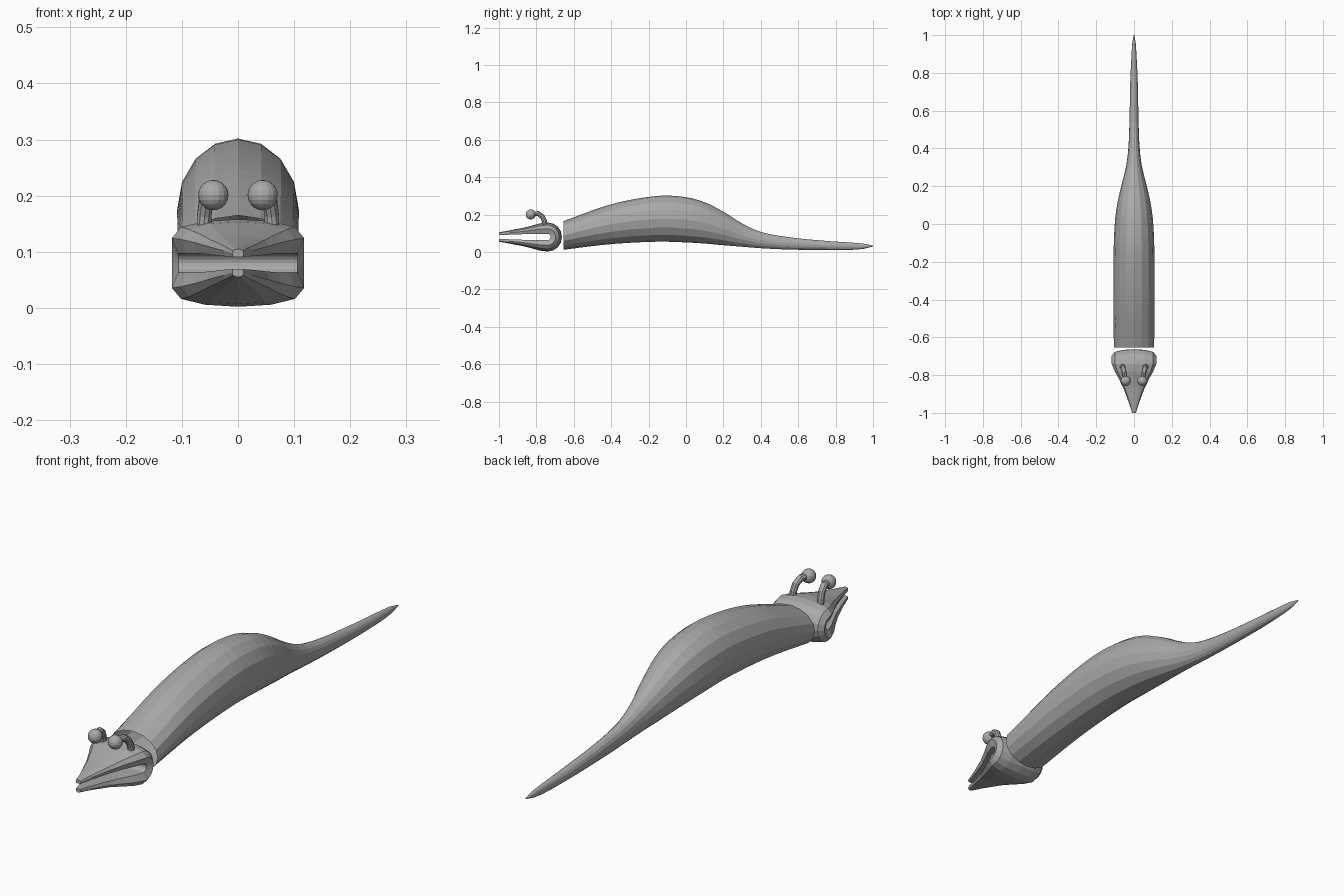
import bpy, bmesh, math
from mathutils import Vector

if "Cube" in bpy.data.objects:
    bpy.data.objects.remove(bpy.data.objects["Cube"])

grey = bpy.data.materials.new("plain_grey")
grey.use_nodes = True
grey.diffuse_color = (0.4, 0.4, 0.4, 1)
grey.node_tree.nodes["Principled BSDF"].inputs["Base Color"].default_value = (0.4, 0.4, 0.4, 1)


def finish(bm, name):
    bmesh.ops.recalc_face_normals(bm, faces=bm.faces)
    mesh = bpy.data.meshes.new(name)
    bm.to_mesh(mesh)
    bm.free()
    mesh.materials.append(grey)
    obj = bpy.data.objects.new(name, mesh)
    bpy.context.collection.objects.link(obj)
    return obj


def loft(name, rings, cap_start=True, cap_end=True):
    """Skin a row of closed rings that share one point count."""
    bm = bmesh.new()
    rows = [[bm.verts.new(p) for p in ring] for ring in rings]
    for a, b in zip(rows, rows[1:]):
        for i in range(len(a)):
            j = (i + 1) % len(a)
            bm.faces.new((a[i], a[j], b[j], b[i]))
    if cap_start:
        bm.faces.new(rows[0])
    if cap_end:
        bm.faces.new(rows[-1])
    return finish(bm, name)


def smooth_sample(table, y):
    """Hermite interpolation through rows of (y, values...)."""
    n = len(table)
    k = max(i for i in range(n - 1) if table[i][0] <= y or i == 0)
    slope = lambda i, c: ((table[min(i + 1, n - 1)][c] - table[max(i - 1, 0)][c])
                          / (table[min(i + 1, n - 1)][0] - table[max(i - 1, 0)][0]))
    h = table[k + 1][0] - table[k][0]
    t = (y - table[k][0]) / h
    return [(2*t**3 - 3*t**2 + 1) * table[k][c] + (t**3 - 2*t**2 + t) * h * slope(k, c)
            + (3*t**2 - 2*t**3) * table[k + 1][c] + (t**3 - t**2) * h * slope(k + 1, c)
            for c in range(1, len(table[0]))]


# Body and tail: y, top, bottom, half width
body = [(-0.655, 0.165, 0.012, 0.107), (-0.4, 0.255, 0.042, 0.108),
        (-0.15, 0.3, 0.055, 0.108), (0, 0.293, 0.051, 0.102),
        (0.1, 0.266, 0.045, 0.09), (0.2, 0.215, 0.036, 0.068),
        (0.3, 0.152, 0.028, 0.043), (0.4, 0.107, 0.02, 0.03),
        (0.55, 0.079, 0.013, 0.024), (0.75, 0.059, 0.01, 0.02),
        (0.9, 0.049, 0.012, 0.013), (0.97, 0.042, 0.02, 0.008),
        (1, 0.033, 0.029, 0.002)]
rings = []
steps = 36
for s in range(steps + 1):
    y = -0.655 + 1.655 * s / steps
    top, low, half = smooth_sample(body, y)
    rings.append([(half * math.cos(a), y, (top + low) / 2 + (top - low) / 2 * math.sin(a))
                  for a in (math.tau * i / 16 for i in range(16))])
loft("body_and_tail", rings, cap_start=False)

# Head: one strip running along the upper jaw, round the back, along the lower jaw
MID, HINGE, OUTER, INNER = 0.08, -0.741, 0.078, 0.017
# y, outer and inner height above the mouth line, half width
jaw = [(-1, 0.025, 0.011, 0.01), (-0.95, 0.034, 0.012, 0.026),
       (-0.87, 0.049, 0.015, 0.056), (-0.82, 0.062, 0.017, 0.08),
       (-0.78, 0.073, 0.017, 0.102)]
# fraction of half width, fraction of thickness
section = [(0, 1), (0.5, 0.94), (0.86, 0.77), (1, 0.45), (0.9, 0), (0.45, 0)]
outline = section + [(-u, t) for u, t in reversed(section[1:])]


def head_ring(outer, inner, half):
    ring = []
    for u, t in outline:
        p = inner.lerp(outer, t)
        ring.append((u * half, p.x, p.y))
    return ring


def jaw_rings(sign):
    return [head_ring(Vector((y, MID + sign * o)), Vector((y, MID + sign * i)), w)
            for y, o, i, w in jaw]


hinge = Vector((HINGE, MID))
back = []
for s in range(9):
    a = math.pi / 2 - math.pi * s / 8
    d = Vector((math.cos(a), math.sin(a)))
    back.append(head_ring(hinge + d * OUTER, hinge + d * INNER, 0.118))
loft("head_with_jaws", jaw_rings(1) + back + jaw_rings(-1)[::-1])

# Eyes on bent stalks
stalk = [Vector(p) for p in ((0.061, -0.753, 0.135), (0.06, -0.757, 0.165),
                             (0.057, -0.768, 0.189), (0.052, -0.79, 0.205),
                             (0.045, -0.825, 0.203))]
for side, word in ((1, "left"), (-1, "right")):
    rings = []
    for i, p in enumerate(stalk):
        along = (stalk[min(i + 1, 4)] - stalk[max(i - 1, 0)]).normalized()
        across = along.cross(Vector((1, 0, 0))).normalized()
        other = along.cross(across)
        ring = [p + 0.0135 * (across * math.cos(a) + other * math.sin(a))
                for a in (math.tau * k / 10 for k in range(10))]
        rings.append([(side * q.x, q.y, q.z) for q in ring])
    loft(word + "_eye_stalk", rings)
    bm = bmesh.new()
    bmesh.ops.create_uvsphere(bm, u_segments=16, v_segments=10, radius=0.027)
    bmesh.ops.translate(bm, verts=bm.verts, vec=(side * 0.044, -0.83, 0.201))
    finish(bm, word + "_eye")
